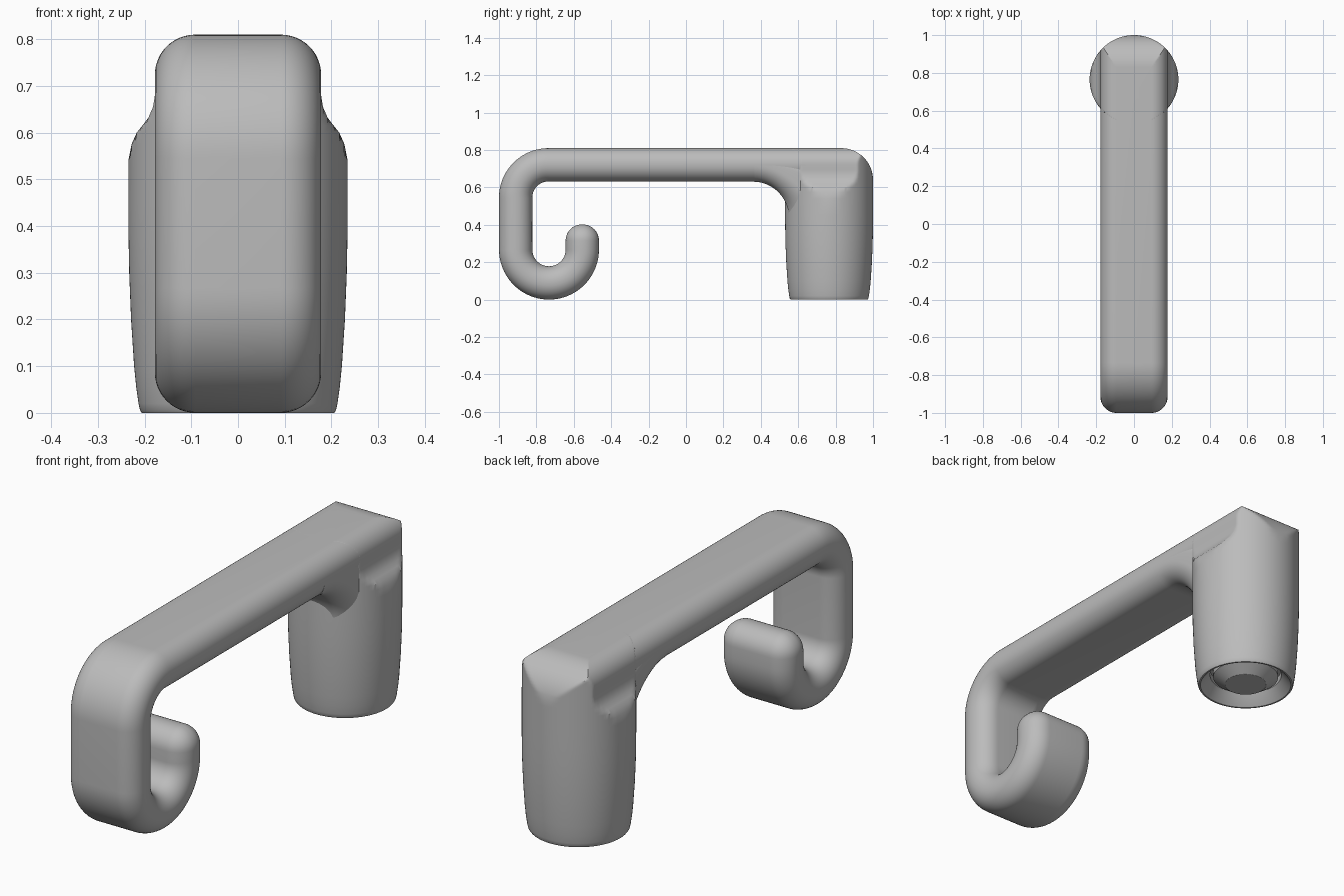
import bpy, bmesh
from math import sin, cos, pi, sqrt, radians

cube = bpy.data.objects.get("Cube")
if cube:
    bpy.data.objects.remove(cube, do_unlink=True)

grey = bpy.data.materials.new("plain grey")
grey.use_nodes = True
COLOUR = (0.5, 0.5, 0.5, 1)
grey.diffuse_color = COLOUR
grey.node_tree.nodes["Principled BSDF"].inputs["Base Color"].default_value = COLOUR

CORE_X, CORE_N, ROUND = 0.092, 0.003, 0.086   # rounded bar section
POST_Y, POST_R = 0.765, 0.235


def loft(name, rings):
    """Skin a list of equal-length rings and cap both ends."""
    bm = bmesh.new()
    loops = [[bm.verts.new(p) for p in ring] for ring in rings]
    n = len(loops[0])
    for a, b in zip(loops, loops[1:]):
        for i in range(n):
            j = (i + 1) % n
            bm.faces.new((a[i], a[j], b[j], b[i]))
    bm.faces.new(loops[0][::-1])
    bm.faces.new(loops[-1])
    bmesh.ops.remove_doubles(bm, verts=bm.verts, dist=0.00005)
    bmesh.ops.recalc_face_normals(bm, faces=bm.faces)
    mesh = bpy.data.meshes.new(name)
    bm.to_mesh(mesh)
    bm.free()
    mesh.materials.append(grey)
    obj = bpy.data.objects.new(name, mesh)
    bpy.context.collection.objects.link(obj)
    bpy.ops.object.select_all(action='DESELECT')
    obj.select_set(True)
    bpy.context.view_layer.objects.active = obj
    bpy.ops.object.shade_smooth_by_angle(angle=radians(32))
    return obj


def section(scale=1.0):
    """Rounded rectangle as (x, normal offset) pairs."""
    pts = []
    for k, (sx, sn) in enumerate(((1, 1), (-1, 1), (-1, -1), (1, -1))):
        for i in range(13):
            a = (k + i / 12) * pi / 2
            pts.append((sx * CORE_X + ROUND * scale * cos(a),
                        sn * CORE_N + ROUND * scale * sin(a)))
    return pts


def arc(cy, cz, r, start, end, steps):
    """Path points as (y, z, normal angle)."""
    out = []
    for i in range(steps + 1):
        a = radians(start + (end - start) * i / steps)
        out.append((cy + r * cos(a), cz + r * sin(a), a))
    return out


def place(y, z, a, sec):
    return [(x, y + n * cos(a), z + n * sin(a)) for x, n in sec]


# Hooked arm: rounded tip, U bend, upright, top corner, long straight bar
rings = []
for i in range(11):
    f = pi / 2 * (1 - i / 10)
    rings.append(place(-0.5545, 0.316 + ROUND * sin(f), 0, section(max(cos(f), 0.01))))
path = arc(-0.7325, 0.2675, 0.178, 0, -180, 40)
path += arc(-0.735, 0.545, 0.176, 180, 90, 24)
path.append((0.64, 0.721, pi / 2))
rings += [place(*p, section()) for p in path]
loft("hooked_arm", rings)

# Curved gusset under the arm, bending to follow the round post
rings = []
for y, z, a in arc(0.365, 0.465, 0.254, 90, 0, 24):
    t = 1 - a / (pi / 2)
    sec = [(x, n + 0.09 * cos(a) ** 2 if n > 0 else n) for x, n in section()]
    rings.append([(x, py + t * t * (POST_R - sqrt(POST_R ** 2 - x * x)), pz)
                  for x, py, pz in place(y, z, a, sec)])
loft("arm_gusset", rings)

# Post: central boss, groove, flared rim, tapered barrel, shouldered head
SHOULDER = [(0.54, 0.235), (0.575, 0.228), (0.6, 0.217), (0.615, 0.205),
            (0.632, 0.192), (0.655, 0.182), (0.68, 0.178)]


def half_width(z):
    if z >= 0.724:
        return CORE_X + sqrt(max(0, ROUND ** 2 - (z - 0.724) ** 2))
    for (z0, w0), (z1, w1) in zip(SHOULDER, SHOULDER[1:]):
        if z <= z1:
            return w0 + (w1 - w0) * max(0, z - z0) / (z1 - z0)
    return CORE_X + ROUND


def back_limit(z):
    return 0.83 + sqrt(max(0, 0.17 ** 2 - max(0, z - 0.64) ** 2))


def post_ring(r, z):
    w, back = half_width(z), back_limit(z)
    ring = []
    for i in range(144):
        a = 2 * pi * i / 144
        ring.append((max(-w, min(w, r * cos(a))),
                     min(back, POST_Y + r * sin(a)), z))
    return ring


profile = [(0.09, 0.003), (0.143, 0.04), (0.143, 0.08), (0.157, 0.08),
           (0.157, 0.05), (0.195, 0.003), (0.199, 0), (0.206, 0), (0.21, 0.006),
           (0.213, 0.02), (0.218, 0.055), (0.2225, 0.1), (0.229, 0.2),
           (0.233, 0.3), (0.2345, 0.38), (POST_R, 0.45)]
profile += [(POST_R, z) for z, w in SHOULDER]
profile += [(POST_R, 0.68 + 0.13 * sin(pi / 2 * i / 20)) for i in range(1, 21)]
loft("post", [post_ring(r, z) for r, z in profile])
